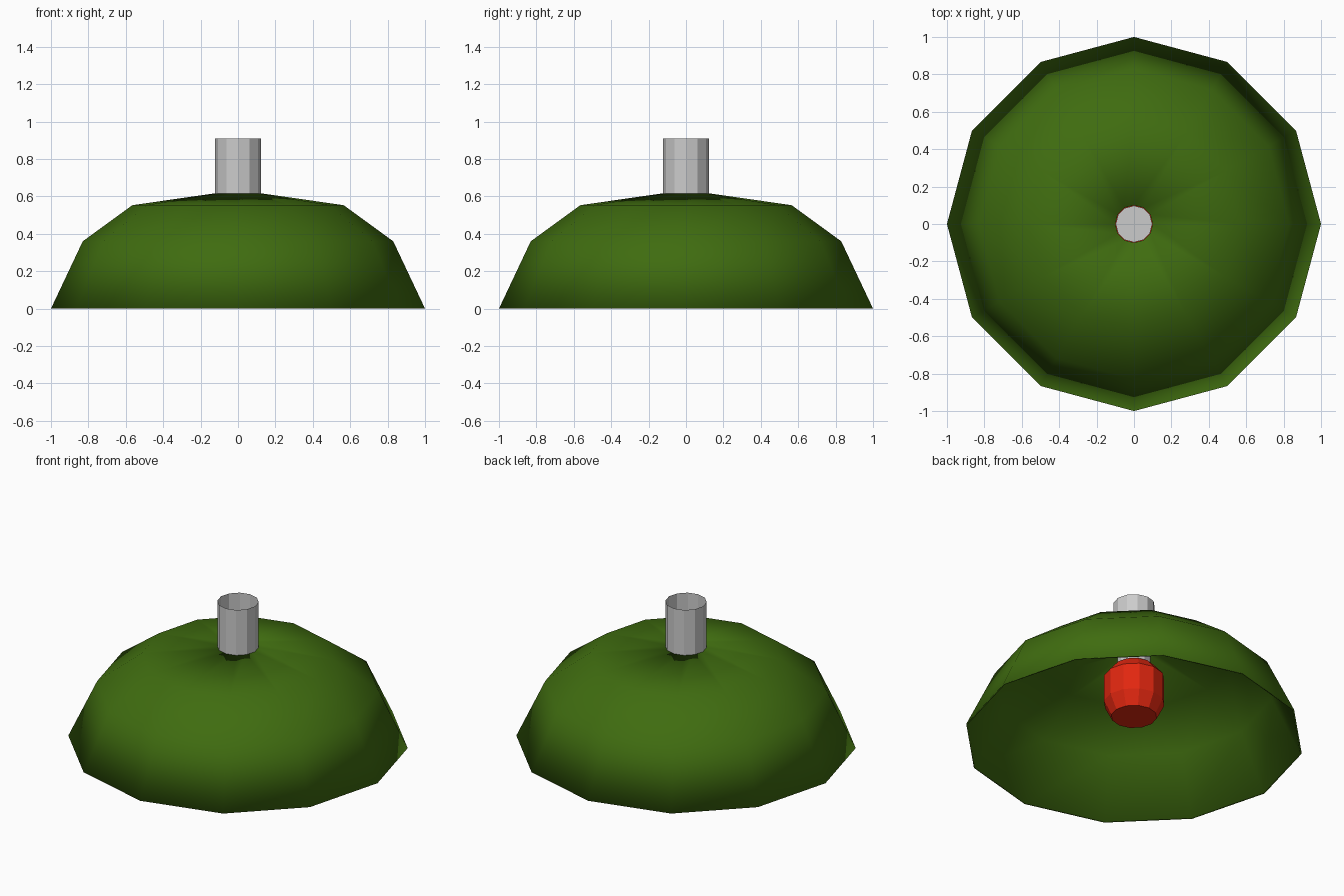
import bpy, bmesh
from math import cos, sin, tau

if "Cube" in bpy.data.objects:
    bpy.data.objects.remove(bpy.data.objects["Cube"])

SIDES = 12


def material(name, color):
    m = bpy.data.materials.new(name)
    m.diffuse_color = color
    m.use_nodes = True
    m.node_tree.nodes["Principled BSDF"].inputs["Base Color"].default_value = m.diffuse_color
    return m


def lathe(name, profile, closed=False, cap_start=False, cap_end=False, smooth=False, mat=None):
    """Spin a (radius, z) profile around the z axis."""
    bm = bmesh.new()
    rings = [[bm.verts.new((r * cos(tau * i / SIDES), r * sin(tau * i / SIDES), z))
              for i in range(SIDES)] for r, z in profile]
    pairs = list(zip(rings, rings[1:]))
    if closed:
        pairs.append((rings[-1], rings[0]))
    for a, b in pairs:
        for i in range(SIDES):
            j = (i + 1) % SIDES
            bm.faces.new((a[i], a[j], b[j], b[i]))
    if cap_start:
        bm.faces.new(rings[0][::-1])
    if cap_end:
        bm.faces.new(rings[-1])
    for f in bm.faces:
        f.smooth = smooth
    mesh = bpy.data.meshes.new(name)
    bm.to_mesh(mesh)
    bm.free()
    obj = bpy.data.objects.new(name, mesh)
    bpy.context.collection.objects.link(obj)
    if mat:
        mesh.materials.append(mat)
    return obj


green = material("shade_green", (0.05, 0.15, 0.005, 1))
red = material("bulb_red", (0.75, 0.02, 0.005, 1))

# thin domed shade: outer surface up to the neck, then back down inside
lathe("lamp_shade",
      [(1.0, 0.0), (0.83, 0.36), (0.565, 0.553), (0.10, 0.62),
       (0.10, 0.61), (0.56, 0.543), (0.822, 0.353), (0.99, 0.0)],
      closed=True, smooth=True, mat=green)

# open tube on top
lathe("mount_tube", [(0.122, 0.61), (0.122, 0.91)])

# socket under the shade
lathe("bulb_socket", [(0.098, 0.46), (0.098, 0.615)], cap_start=True, cap_end=True)

# bulb
lathe("bulb", [(0.135, 0.15), (0.18, 0.24), (0.18, 0.41), (0.12, 0.48)],
      cap_start=True, cap_end=True, mat=red)
